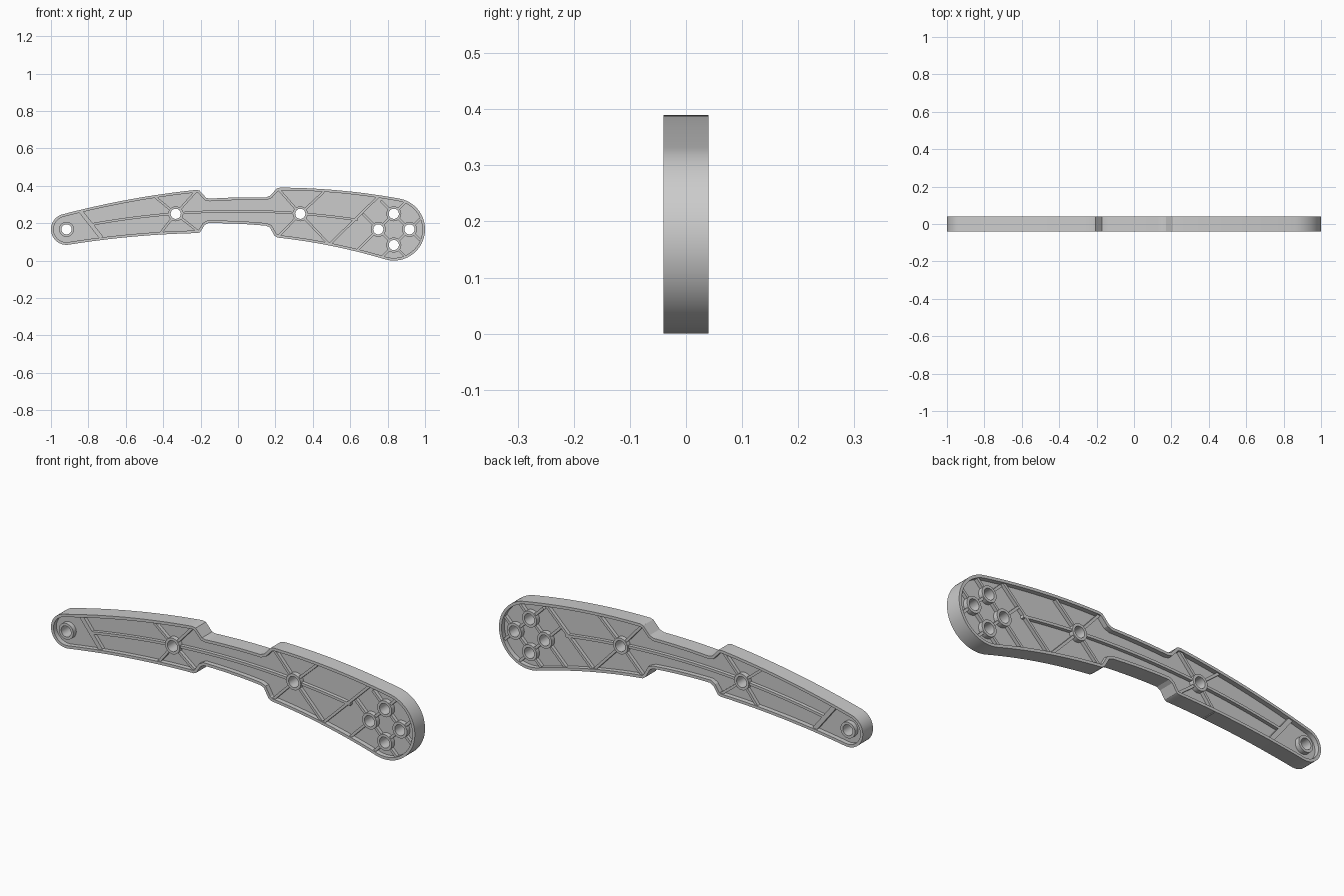
import bpy, bmesh
from math import cos, sin, radians, pi
from mathutils import Vector as V

if "Cube" in bpy.data.objects:
    bpy.data.objects.remove(bpy.data.objects["Cube"])

HALF, WEB, RIB = 0.04, 0.0167, 0.034     # half depths along y
RIM, HOLE, BOSS, RW = 0.014, 0.027, 0.040, 0.013


def circle(c, r, a0=0, a1=360, n=32, closed=True):
    return [V((c[0] + r * cos(radians(a0 + (a1 - a0) * i / n)),
               c[1] + r * sin(radians(a0 + (a1 - a0) * i / n))))
            for i in range(n if closed else n + 1)]


def bow(p, q, sag, n=14):
    """Shallow bowed line from p to q, bulging upward by sag."""
    return [V(p).lerp(V(q), i / n) + V((0, 4 * sag * (i / n) * (1 - i / n)))
            for i in range(n + 1)]


def inset(pts, d):
    out = []
    for i, p in enumerate(pts):
        a = (p - pts[i - 1]).normalized()
        b = (pts[(i + 1) % len(pts)] - p).normalized()
        na, nb = V((-a.y, a.x)), V((-b.y, b.x))
        out.append(p + (na + nb) * d / (1 + na.dot(nb)))
    return out


def strip(path, w):
    """Closed outline of a rib of width w along a path."""
    left, right = [], []
    for i, p in enumerate(path):
        t = (path[min(i + 1, len(path) - 1)] - path[max(i - 1, 0)]).normalized()
        n = V((-t.y, t.x)) * w / 2
        left.append(p + n)
        right.append(p - n)
    return right + left[::-1]


def plate(name, loops, half):
    """Extruded flat shape standing in the xz plane; inner loops are holes."""
    cu = bpy.data.curves.new(name, 'CURVE')
    cu.dimensions, cu.fill_mode, cu.extrude = '2D', 'BOTH', half
    for pts in loops:
        s = cu.splines.new('POLY')
        s.points.add(len(pts) - 1)
        for sp, p in zip(s.points, pts):
            sp.co = (p[0], p[1], 0, 1)
        s.use_cyclic_u = True
    ob = bpy.data.objects.new(name, cu)
    bpy.context.collection.objects.link(ob)
    ob.rotation_euler.x = pi / 2
    bpy.ops.object.select_all(action='DESELECT')
    ob.select_set(True)
    bpy.context.view_layer.objects.active = ob
    bpy.ops.object.convert(target='MESH')
    ob = bpy.context.object
    bm = bmesh.new()
    bm.from_mesh(ob.data)
    bmesh.ops.remove_doubles(bm, verts=bm.verts, dist=1e-5)
    bmesh.ops.recalc_face_normals(bm, faces=bm.faces)
    bm.to_mesh(ob.data)
    bm.free()
    bpy.ops.object.shade_smooth_by_angle(angle=radians(25))


# Outer outline, counter-clockwise from the small end
LEFT, RIGHT = (-0.917, 0.167), (0.833, 0.167)
small = circle(LEFT, 0.083, 102, 277, 24, False)
big = circle(RIGHT, 0.167, -104, 81, 36, False)
outline = small
outline = outline + bow(small[-1], (-0.215, 0.147), 0.012)[1:]
outline += [V((-0.203, 0.152)), V((-0.178, 0.19))]
outline += bow((-0.16, 0.2), (0.15, 0.186), 0.004)
outline += [V((0.17, 0.178)), V((0.195, 0.133))]
outline += bow((0.21, 0.123), big[0], 0.014)
outline += big[1:]
outline += bow(big[-1], (0.225, 0.39), 0.014)[1:]
outline += [V((0.208, 0.386)), V((0.172, 0.347))]
outline += bow((0.15, 0.338), (-0.15, 0.331), 0.003)
outline += [V((-0.17, 0.335)), V((-0.205, 0.374))]
outline += bow((-0.222, 0.378), small[0], 0.014)[:-1]

plate("outer_rim", [outline, inset(outline, RIM)], HALF)

# Thin web with the bolt holes, and a raised ring round each hole
holes = [LEFT, (-0.333, 0.25), (0.333, 0.25), (0.833, 0.25),
         (0.75, 0.167), (0.917, 0.167), (0.833, 0.083)]
plate("web", [inset(outline, RIM / 2)] + [circle(h, HOLE + 0.001) for h in holes], WEB)
for h in holes:
    plate("hole_boss", [circle(h, BOSS), circle(h, HOLE)], HALF)

# Straight ribs; ends on a hole start inside the boss ring
def rib(p, q, w=RW):
    a, b = V(p), V(q)
    d = (b - a).normalized() * (HOLE + BOSS) / 2
    a = a + d if p in holes else a
    b = b - d if q in holes else b
    plate("rib", [strip([a, b], w)], RIB)


_, h1, h2, top, lft, rgt, bot = holes
for end in [(-0.44, 0.337), (-0.225, 0.37), (-0.42, 0.14), (-0.212, 0.155)]:
    rib(h1, end)
for end in [(0.218, 0.38), (0.458, 0.367), (0.215, 0.13), (0.488, 0.086)]:
    rib(h2, end)
rib((-0.84, 0.262), (-0.73, 0.122), 0.022)
rib((0.75, 0.342), (0.488, 0.085))
for a, b in [(top, lft), (lft, bot), (bot, rgt), (rgt, top)]:
    rib(a, b)
for a, b in [(top, (0.762, 0.321)), (lft, (0.667, 0.25)), (lft, (0.638, 0.055)),
             (rgt, (0.974, 0.224)), (rgt, (0.974, 0.11)), (top, (0.892, 0.309)),
             (bot, (0.892, 0.024)), (bot, (0.774, 0.024))]:
    rib(a, b)

# Curved spine rib passing through the two middle bosses
def spine_z(x):
    return 0.264 - 0.115 * x * x


gap = (HOLE + BOSS) / 2
for x0, x1 in [(-0.79, -0.333 - gap), (-0.333 + gap, 0.333 - gap), (0.333 + gap, 0.64)]:
    path = [V((x0 + (x1 - x0) * i / 12, spine_z(x0 + (x1 - x0) * i / 12))) for i in range(13)]
    plate("spine_rib", [strip(path, RW)], RIB)
